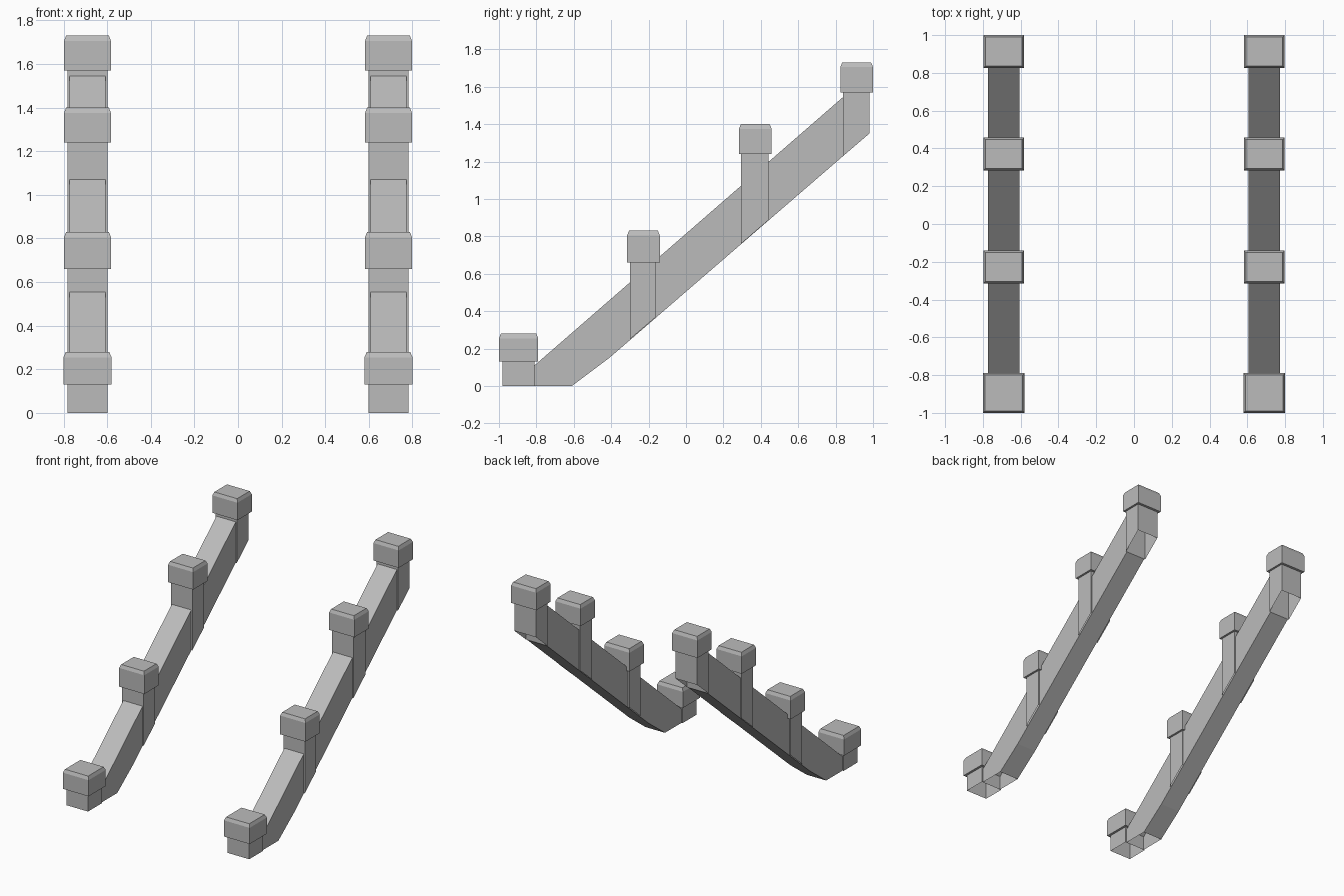
import bpy
import bmesh
from mathutils import Matrix, Vector

cube = bpy.data.objects.get("Cube")
if cube:
    bpy.data.objects.remove(cube, do_unlink=True)

CENTRE_X = 0.69

stone = bpy.data.materials.new("grey stone")
stone.use_nodes = True
GREY = (0.5, 0.5, 0.5, 1.0)
stone.diffuse_color = GREY
stone.node_tree.nodes["Principled BSDF"].inputs["Base Color"].default_value = GREY


def finish(name, bm):
    """Turn the mesh into an object and mirror it to the other railing."""
    mesh = bpy.data.meshes.new(name)
    bm.to_mesh(mesh)
    bm.free()
    mesh.materials.append(stone)
    obj = bpy.data.objects.new(name, mesh)
    bpy.context.collection.objects.link(obj)
    obj.modifiers.new("other_side", "MIRROR").use_mirror_merge = False


def prism(name, profile, half, open_edges=()):
    """Extrude a counter-clockwise (y, z) profile in x, leaving some edges open."""
    bm = bmesh.new()
    low = [bm.verts.new((CENTRE_X - half, y, z)) for y, z in profile]
    high = [bm.verts.new((CENTRE_X + half, y, z)) for y, z in profile]
    bm.faces.new(high)
    bm.faces.new(low[::-1])
    for i in range(len(profile)):
        if i not in open_edges:
            j = (i + 1) % len(profile)
            bm.faces.new((low[i], low[j], high[j], high[i]))
    finish(name, bm)


def cap(name, y0, y1, z0, z1, half):
    """Block with a chamfered top."""
    chamfer = 0.025
    bm = bmesh.new()
    size = Vector((2 * half, y1 - y0, z1 - z0 - chamfer))
    middle = Vector((CENTRE_X, (y0 + y1) / 2, (z0 + z1 - chamfer) / 2))
    bmesh.ops.create_cube(bm, size=1, matrix=Matrix.LocRotScale(middle, None, size))
    bm.normal_update()
    top = [f for f in bm.faces if f.normal.z > 0.9]
    bmesh.ops.inset_region(bm, faces=top, thickness=0.015, depth=0)
    for v in {v for f in bm.faces if f.normal.z > 0.9 for v in f.verts}:
        inner = abs(v.co.x - CENTRE_X) < half - 0.005
        if inner:
            v.co.z = z1
    finish(name, bm)


def underside(y):
    return 0.25 + 0.859 * (y + 0.30)


# Sloping rail, hollow where it rests on the ground and meets the end posts
prism("rail", [(-0.81, 0), (-0.61, 0), (-0.41, 0.15), (0.84, underside(0.84)),
               (0.84, 1.545), (-0.81, 0.11)], 0.083, open_edges=(0, 3, 5))

# Posts: name, front y, back y, top z
for name, y0, y1, top in [("bottom", -0.98, -0.81, 0.13),
                          ("lower", -0.30, -0.16, 0.66),
                          ("upper", 0.295, 0.44, 1.24),
                          ("top", 0.84, 0.98, 1.57)]:
    z0, z1 = max(0, underside(y0)), max(0, underside(y1))
    prism(name + "_post", [(y0, z0), (y1, z1), (y1, top), (y0, top)],
          0.092, open_edges=(0, 2))

# Caps on the posts
cap("bottom_cap", -1.0, -0.79, 0.13, 0.28, 0.11)
cap("lower_cap", -0.315, -0.14, 0.66, 0.83, 0.108)
cap("upper_cap", 0.283, 0.458, 1.24, 1.40, 0.108)
cap("top_cap", 0.825, 1.0, 1.57, 1.73, 0.108)
